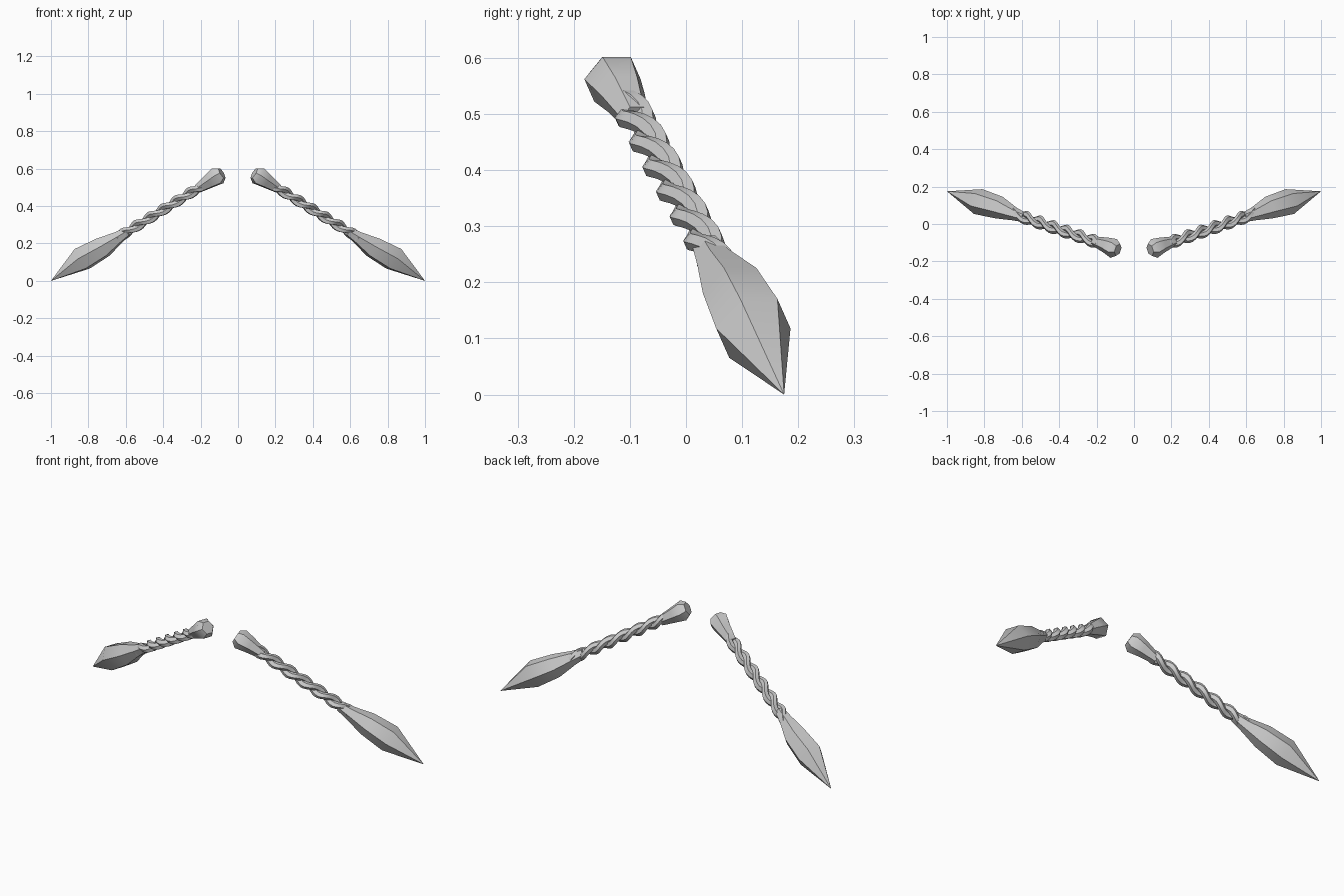
import bpy, bmesh, math
from mathutils import Vector

if "Cube" in bpy.data.objects:
    bpy.data.objects.remove(bpy.data.objects["Cube"])

# Shared braid frame: axis runs down and outward, U is sideways, V is the upper normal
START = Vector((0.15, -0.113, 0.535))
END = Vector((0.65, 0.058, 0.228))
AXIS = (END - START).normalized()
U = Vector((-AXIS.y, AXIS.x, 0)).normalized()
V = AXIS.cross(U).normalized()
if V.z < 0:
    V = -V


def loft(name, rings, sides=6):
    """Skin rings of (centre, radius) facing along the braid axis, mirrored in x."""
    bm = bmesh.new()
    loops = []
    for c, r in rings:
        loop = []
        for i in range(sides):
            a = 2 * math.pi * i / sides
            loop.append(bm.verts.new(Vector(c) + r * (math.cos(a) * U + math.sin(a) * V)))
        loops.append(loop)
    for a, b in zip(loops, loops[1:]):
        for i in range(sides):
            j = (i + 1) % sides
            bm.faces.new((a[i], a[j], b[j], b[i]))
    bm.faces.new(loops[0])
    bm.faces.new(loops[-1])
    bmesh.ops.remove_doubles(bm, verts=bm.verts, dist=0.0004)
    bmesh.ops.recalc_face_normals(bm, faces=bm.faces)
    mesh = bpy.data.meshes.new(name)
    bm.to_mesh(mesh)
    bm.free()
    ob = bpy.data.objects.new(name, mesh)
    bpy.context.collection.objects.link(ob)
    ob.modifiers.new("Mirror", 'MIRROR').use_mirror_merge = False
    bpy.context.view_layer.objects.active = ob
    ob.select_set(True)
    bpy.ops.object.shade_smooth_by_angle(angle=math.radians(50))
    ob.select_set(False)
    return ob


# Rounded root at the inner, upper end
loft("braid_root", [
    ((0.086, -0.138, 0.576), 0.034),
    ((0.108, -0.131, 0.562), 0.053),
    ((0.150, -0.113, 0.535), 0.042),
    ((0.215, -0.091, 0.493), 0.026),
])

# Two strands twisted around each other
TURNS, STEPS = 3.5, 36
for k in range(2):
    rings = []
    for i in range(STEPS + 1):
        t = i / STEPS
        phi = math.pi * k - 2 * math.pi * TURNS * t
        off = 0.018 * math.cos(phi) * U + 0.013 * math.sin(phi) * V
        rings.append((START.lerp(END, t) + off, 0.0195))
    loft(f"braid_strand_{k + 1}", rings)

# Loose pointed tuft at the outer, lower end
loft("braid_tuft", [
    ((0.590, 0.036, 0.264), 0.026),
    ((0.640, 0.054, 0.232), 0.036),
    ((0.722, 0.088, 0.180), 0.061),
    ((0.833, 0.120, 0.118), 0.070),
    ((1.000, 0.175, 0.000), 0.0001),
])
